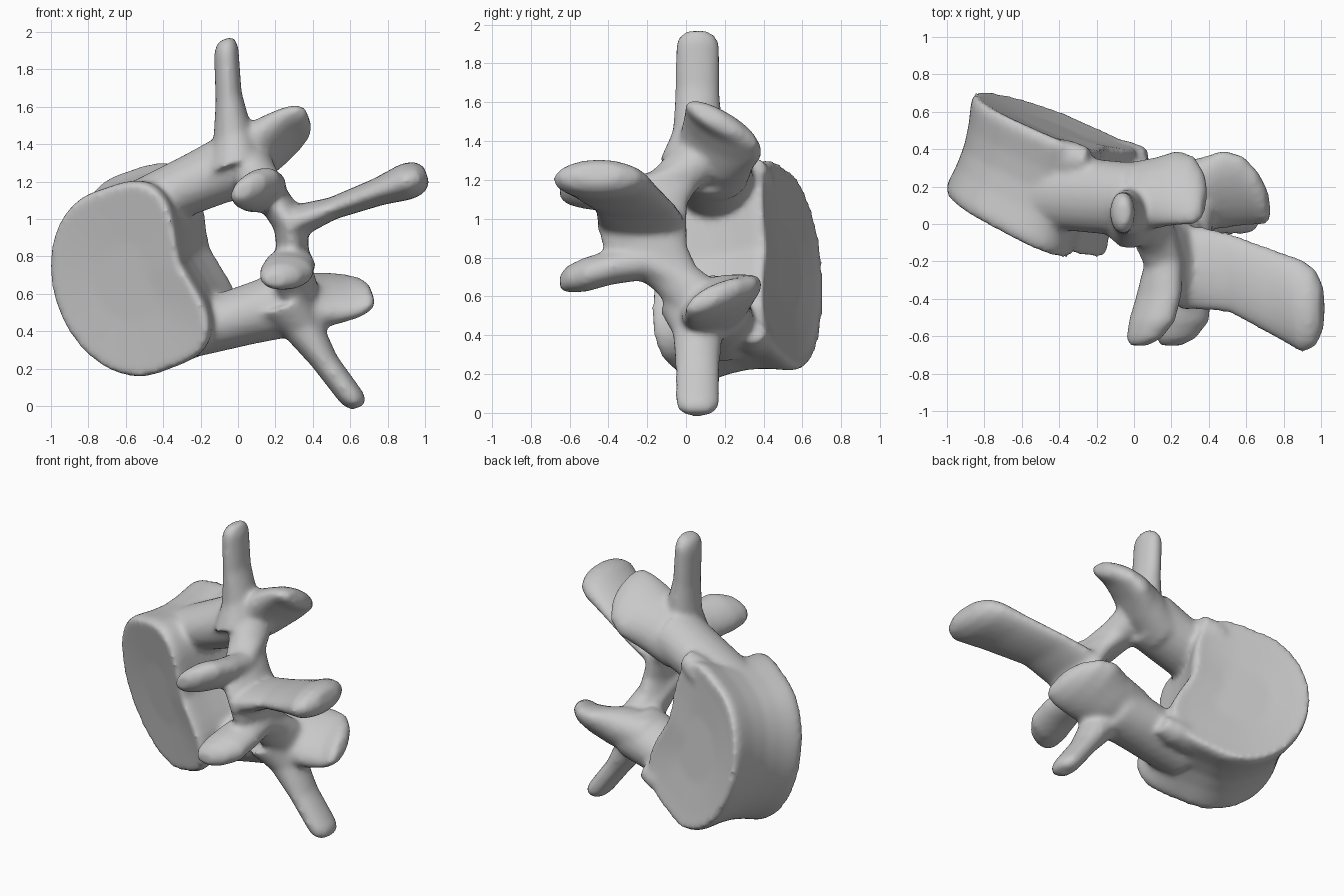
import bpy, bmesh, math
from mathutils import Vector

cube = bpy.data.objects.get("Cube")
if cube:
    bpy.data.objects.remove(cube, do_unlink=True)

# Tilted symmetry frame: dorsal, lengthwise and lateral directions
ORIGIN = Vector((0.28, 0, 0.975))
DORSAL = Vector((0.94, 0, 0.34))
LENGTH = Vector((0, 1, 0))
LATERAL = Vector((-0.34, 0, 0.94))


def world(p, side=1):
    return ORIGIN + DORSAL * p[0] + LENGTH * p[1] + LATERAL * p[2] * side


bm = bmesh.new()


def skin(rings):
    """Closed surface through a list of equal rings of points."""
    loops = [[bm.verts.new(p) for p in ring] for ring in rings]
    n = len(loops[0])
    faces = [bm.faces.new((a[i], a[(i + 1) % n], b[(i + 1) % n], b[i]))
             for a, b in zip(loops, loops[1:]) for i in range(n)]
    faces += [bm.faces.new(loops[0][::-1]), bm.faces.new(loops[-1])]
    bmesh.ops.recalc_face_normals(bm, faces=faces)


def lobe(stations, wide, thin, sides=(1, -1), n=20):
    """Elliptical loft; a station is dorsal, length, lateral, half width, half thickness."""
    wide, thin = Vector(wide), Vector(thin)
    for side in sides:
        rings = []
        for s, y, t, w, h in stations:
            ring = []
            for i in range(n):
                a = math.tau * i / n
                p = Vector((s, y, t)) + wide * w * math.cos(a) + thin * h * math.sin(a)
                ring.append(world(p, side))
            rings.append(ring)
        skin(rings)


# Vertebral body: waisted drum, flattened and notched toward the canal
def body_ring(f, scale, n=48):
    centre = Vector((-0.95, -0.005, 0)).lerp(Vector((-0.765, 0.55, 0.03)), f)
    across = Vector((0.9, -0.45, 0)).lerp(Vector((0.92, -0.39, 0)), f)
    half = 0.51 + 0.02 * f
    ring = []
    for i in range(n):
        a = math.tau * i / n
        c, s = math.cos(a), math.sin(a)
        if c > 0:
            c, s = c ** 0.5, math.copysign(abs(s) ** 0.5, s)
        d, t = 0.42 * c, half * s
        if c > 0:
            d -= 0.07 * c * math.exp(-(t / 0.2) ** 2)
        ring.append(world(centre + (across * d + Vector((0, 0, t))) * scale))
    return ring


skin([body_ring(f, k) for f, k in
      ((0.03, 0.4), (0.01, 0.8), (0, 0.99), (0.08, 1.01), (0.3, 0.96), (0.5, 0.94),
       (0.7, 0.96), (0.92, 1.01), (1, 0.99), (0.98, 0.8), (0.95, 0.4))])

# Rear corners of the body, running into the pedicles
lobe([(-0.66, 0.36, 0.40, 0.10, 0.09), (-0.50, 0.35, 0.44, 0.10, 0.08),
      (-0.39, 0.34, 0.45, 0.07, 0.06)], (0, 1, 0), (0, 0, 1))

# Pedicles
lobe([(-0.72, 0.17, 0.36, 0.19, 0.14), (-0.40, 0.15, 0.38, 0.20, 0.16),
      (-0.15, 0.13, 0.40, 0.20, 0.18)], (0, 1, 0), (0, 0, 1))

# Transverse processes
lobe([(-0.18, 0.07, 0.40, 0.21, 0.17), (-0.13, 0.06, 0.55, 0.13, 0.11),
      (-0.08, 0.06, 0.75, 0.115, 0.075), (-0.01, 0.06, 0.98, 0.115, 0.07),
      (0.0, 0.06, 1.02, 0.10, 0.06), (0.01, 0.06, 1.048, 0.06, 0.04)],
     (0, 1, 0), (1, 0, 0))

# Laminae closing the arch
lobe([(0.0, -0.23, -0.03, 0.235, 0.085), (-0.03, -0.21, 0.12, 0.22, 0.09),
      (-0.07, -0.13, 0.22, 0.19, 0.10), (-0.09, 0.01, 0.32, 0.18, 0.12),
      (-0.10, 0.12, 0.43, 0.20, 0.12)], (0, 1, 0), (1, 0, 0))

# Cranial articular flanges, thick at the root and tapering outward
lobe([(-0.25, 0.14, 0.38, 0.19, 0.16), (-0.05, 0.16, 0.42, 0.21, 0.14),
      (0.08, 0.19, 0.45, 0.23, 0.10), (0.18, 0.18, 0.475, 0.21, 0.075),
      (0.25, 0.14, 0.49, 0.16, 0.06), (0.285, 0.11, 0.50, 0.09, 0.04)],
     (0, 0.87, -0.5), (0, 0.5, 0.87))

# Caudal articular processes, swinging out from the laminae
lobe([(-0.08, 0.02, 0.30, 0.11, 0.09), (-0.06, -0.20, 0.19, 0.11, 0.09),
      (-0.08, -0.38, 0.21, 0.14, 0.09), (-0.11, -0.52, 0.24, 0.145, 0.09),
      (-0.15, -0.61, 0.25, 0.11, 0.07), (-0.18, -0.65, 0.255, 0.06, 0.04)],
     (0.94, 0, 0.34), (-0.34, 0, 0.94))

# Spinous process: flat blade with a thick tip
lobe([(-0.03, -0.23, 0, 0.22, 0.11), (0.10, -0.24, 0, 0.225, 0.08),
      (0.24, -0.26, 0, 0.215, 0.06), (0.50, -0.37, 0, 0.235, 0.075),
      (0.66, -0.44, 0, 0.25, 0.10), (0.73, -0.45, 0, 0.21, 0.09),
      (0.775, -0.45, 0, 0.12, 0.05)], (0, 1, 0), (0, 0, 1), sides=(1,))

mesh = bpy.data.meshes.new("vertebra")
bm.to_mesh(mesh)
bm.free()
bone = bpy.data.objects.new("vertebra", mesh)
bpy.context.collection.objects.link(bone)

# Bone colour
bone_grey = bpy.data.materials.new("bone_grey")
bone_grey.use_nodes = True
colour = (0.58, 0.58, 0.58, 1)
bone_grey.diffuse_color = colour
bone_grey.node_tree.nodes["Principled BSDF"].inputs["Base Color"].default_value = colour
mesh.materials.append(bone_grey)

# Fuse the parts into one bone with soft fillets
remesh = bone.modifiers.new("fuse", "REMESH")
remesh.mode = "VOXEL"
remesh.voxel_size = 0.018
remesh.use_smooth_shade = True
smooth = bone.modifiers.new("soften", "SMOOTH")
smooth.factor = 0.5
smooth.iterations = 10
